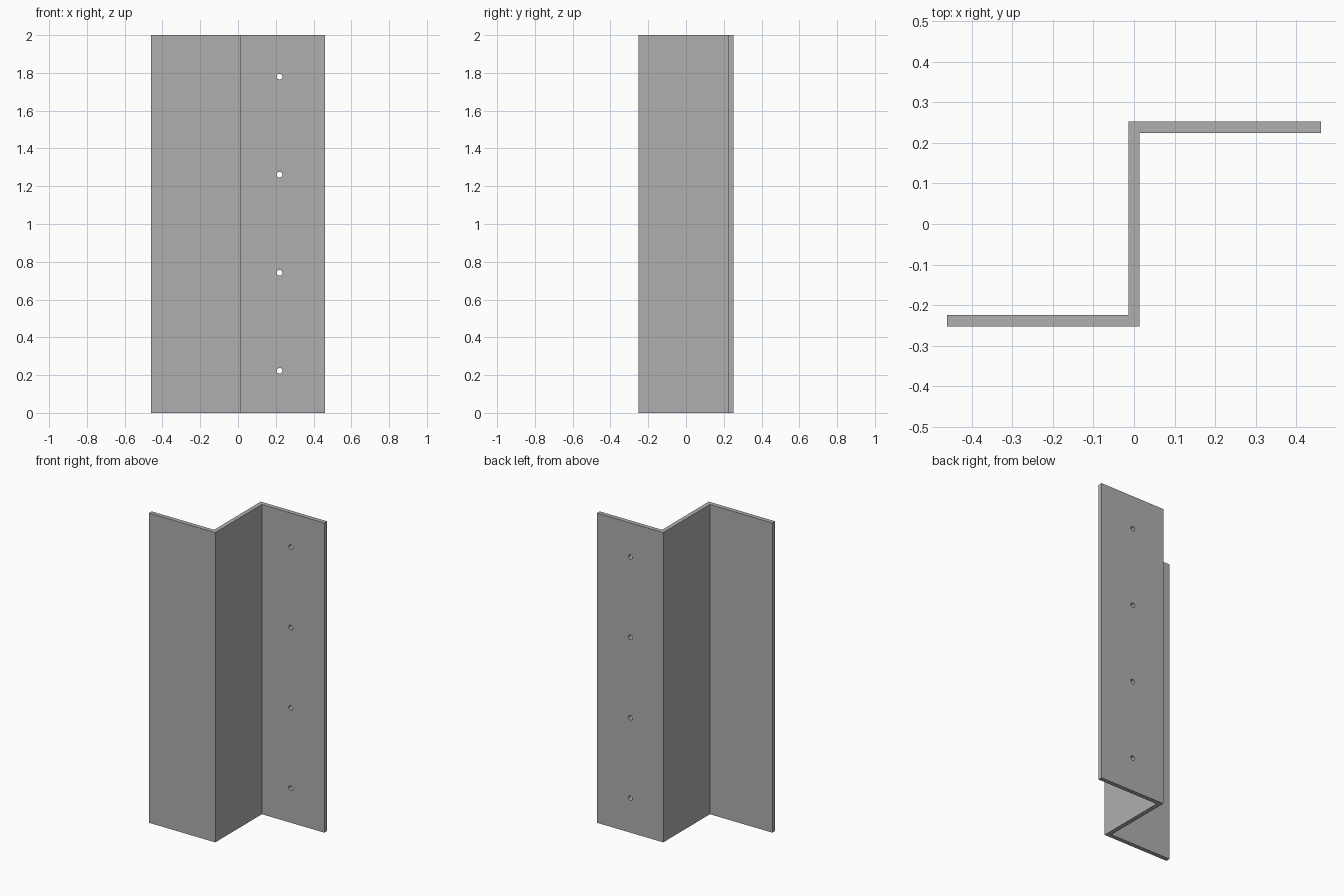
import bpy
import bmesh
from math import radians
from mathutils import Matrix, Vector

cube = bpy.data.objects.get("Cube")
if cube:
    bpy.data.objects.remove(cube, do_unlink=True)

HALF_WIDTH, HALF_DEPTH, HEIGHT = 0.46, 0.252, 2.0
THICK = 0.028
HOLE_X, HOLE_RADIUS = 0.22, 0.015
HOLE_BOTTOM, HOLE_STEP, HOLE_COUNT = 0.223, 0.519, 4

grey = bpy.data.materials.new("steel_grey")
grey.use_nodes = True
colour = (0.43, 0.43, 0.43, 1.0)
grey.diffuse_color = colour
grey.node_tree.nodes["Principled BSDF"].inputs["Base Color"].default_value = colour


def make_object(name, bm):
    bmesh.ops.recalc_face_normals(bm, faces=bm.faces)
    mesh = bpy.data.meshes.new(name)
    bm.to_mesh(mesh)
    bm.free()
    mesh.materials.append(grey)
    obj = bpy.data.objects.new(name, mesh)
    bpy.context.collection.objects.link(obj)
    return obj


# Z-shaped profile: half the outline, repeated by a half turn, then extruded up
t = THICK / 2
half = [(-HALF_WIDTH, -HALF_DEPTH), (t, -HALF_DEPTH),
        (t, HALF_DEPTH - THICK), (HALF_WIDTH, HALF_DEPTH - THICK)]
outline = half + [(-x, -y) for x, y in half]
bm = bmesh.new()
base = bm.faces.new([bm.verts.new((x, y, 0)) for x, y in outline])
extruded = bmesh.ops.extrude_face_region(bm, geom=[base], use_keep_orig=True)
top = [v for v in extruded["geom"] if isinstance(v, bmesh.types.BMVert)]
bmesh.ops.translate(bm, verts=top, vec=(0, 0, HEIGHT))
bracket = make_object("z_bracket", bm)

# Row of screw holes through the rear flange
bm = bmesh.new()
for i in range(HOLE_COUNT):
    centre = Vector((HOLE_X, HALF_DEPTH - t, HOLE_BOTTOM + i * HOLE_STEP))
    bmesh.ops.create_cone(
        bm, cap_ends=True, segments=16, radius1=HOLE_RADIUS,
        radius2=HOLE_RADIUS, depth=THICK * 3,
        matrix=Matrix.Translation(centre) @ Matrix.Rotation(radians(90), 4, "X"))
cutter = make_object("hole_cutter", bm)
cutter.hide_render = True

cut = bracket.modifiers.new("screw_holes", "BOOLEAN")
cut.operation = "DIFFERENCE"
cut.solver = "EXACT"
cut.object = cutter

# Bake the holes, then drop the cutter
bpy.context.view_layer.objects.active = bracket
bracket.select_set(True)
bpy.ops.object.modifier_apply(modifier=cut.name)
bpy.data.objects.remove(cutter, do_unlink=True)
bpy.ops.object.shade_smooth_by_angle(angle=radians(30))
